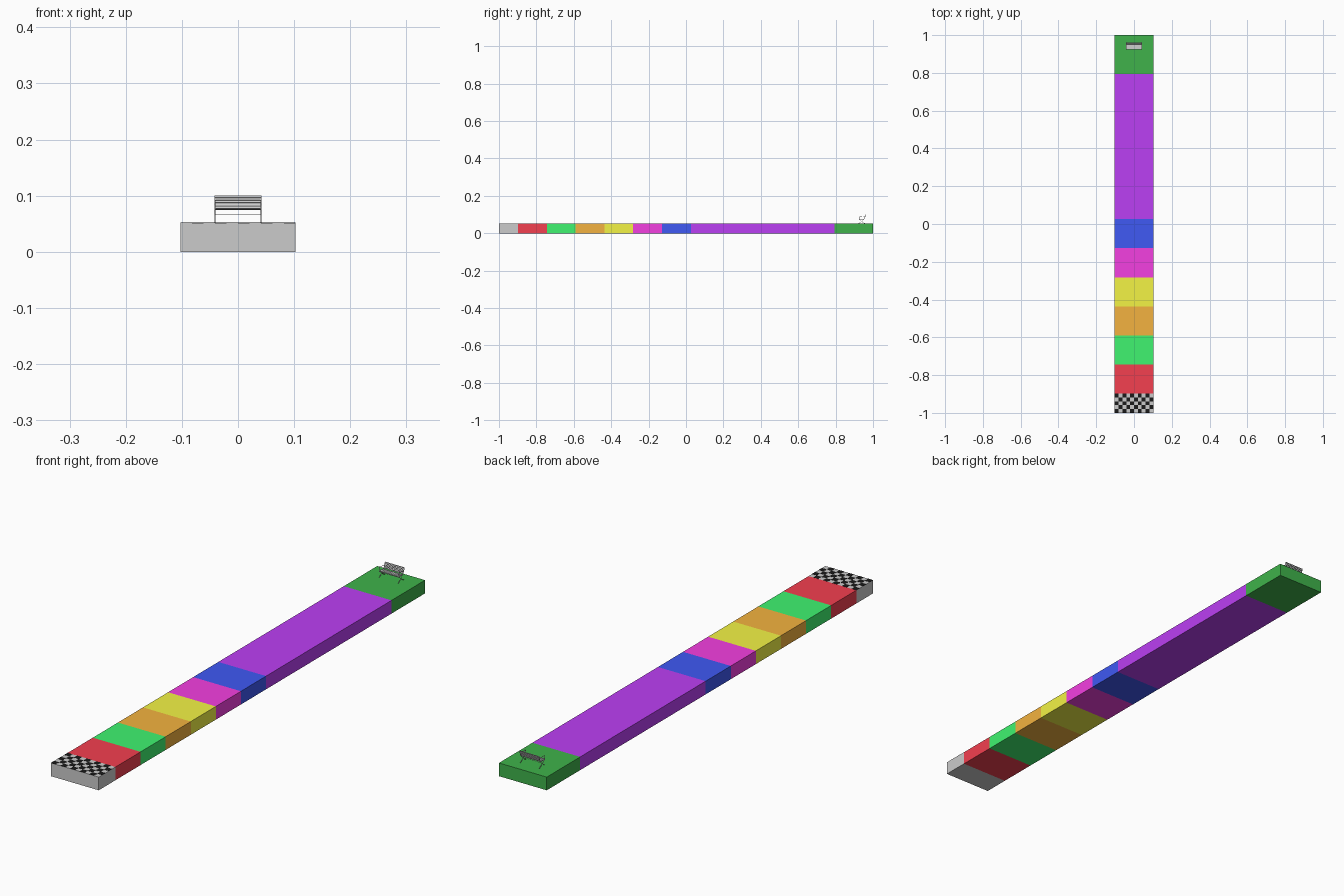
import bpy, bmesh, math
from mathutils import Matrix, Vector

if "Cube" in bpy.data.objects:
    bpy.data.objects.remove(bpy.data.objects["Cube"])

U = 2 / 19.5          # one module of the track
W, TOP = 2 * U, U / 2


def material(name, rgb):
    m = bpy.data.materials.new(name)
    m.diffuse_color = (*rgb, 1)
    m.use_nodes = True
    m.node_tree.nodes["Principled BSDF"].inputs["Base Color"].default_value = m.diffuse_color
    return m


def add_boxes(name, boxes, mat=None):
    """boxes: (centre, size, tilt about x)"""
    bm = bmesh.new()
    for c, s, tilt in boxes:
        bmesh.ops.create_cube(bm, size=1, matrix=Matrix.Translation(c)
                              @ Matrix.Rotation(tilt, 4, 'X') @ Matrix.Diagonal((*s, 1)))
    me = bpy.data.meshes.new(name)
    bm.to_mesh(me)
    bm.free()
    ob = bpy.data.objects.new(name, me)
    bpy.context.collection.objects.link(ob)
    if mat:
        me.materials.append(mat)
    return ob


# Coloured track blocks, front to back
blocks = [
    ("finish_block", 1, None),
    ("red_block", 1.5, (0.9, 0.05, 0.08)),
    ("green_block", 1.5, (0.05, 0.9, 0.16)),
    ("orange_block", 1.5, (0.9, 0.45, 0.05)),
    ("yellow_block", 1.5, (0.9, 0.9, 0.06)),
    ("magenta_block", 1.5, (0.9, 0.05, 0.75)),
    ("blue_block", 1.5, (0.05, 0.1, 0.9)),
    ("purple_block", 7.5, (0.5, 0.05, 0.9)),
    ("grass_block", 2, (0.05, 0.45, 0.07)),
]
y = -1
for name, length, rgb in blocks:
    d = length * U
    add_boxes(name, [((0, y + d / 2, TOP / 2), (W, d, TOP), 0)],
              rgb and material(name + "_paint", rgb))
    y += d

# Black checker tiles on the finish block
c = U / 5
tiles = [((-U + (i + 0.5) * c, -1 + (j + 0.5) * c, TOP), (c, c, 0.001), 0)
         for i in range(10) for j in range(5) if (i + j) % 2 == 0]
add_boxes("checker_tiles", tiles, material("black", (0.01, 0.01, 0.01)))

# Bench slats: seat, then leaning backrest
seat = [((0, 0.926 + i * 0.0053, TOP + 0.0255 - i * 0.0003), (0.083, 0.0042, 0.0018), -0.05)
        for i in range(5)]
add_boxes("seat_slats", seat)
back = [((0, 0.9525 + i * 0.0017, TOP + 0.0285 + i * 0.0046), (0.083, 0.0016, 0.0038), -0.35)
        for i in range(5)]
add_boxes("backrest_slats", back)


# Iron side frames and stretcher
def rod(name, paths, r):
    cu = bpy.data.curves.new(name, 'CURVE')
    cu.dimensions = '3D'
    cu.bevel_depth, cu.bevel_resolution = r, 1
    cu.use_fill_caps = True
    cu.resolution_u = 4
    for pts in paths:
        sp = cu.splines.new('BEZIER')
        sp.bezier_points.add(len(pts) - 1)
        for bp, p in zip(sp.bezier_points, pts):
            bp.co = p
            bp.handle_left_type = bp.handle_right_type = 'AUTO'
    ob = bpy.data.objects.new(name, cu)
    bpy.context.collection.objects.link(ob)


profiles = {
    "front_leg": [(0.923, 0.001), (0.927, 0.003), (0.936, 0.013), (0.931, 0.020), (0.924, 0.0235)],
    "back_leg": [(0.957, 0.001), (0.953, 0.003), (0.943, 0.013), (0.948, 0.021),
                 (0.954, 0.028), (0.962, 0.048)],
    "leg_brace": [(0.936, 0.013), (0.9395, 0.0145), (0.943, 0.013)],
    "seat_rail": [(0.924, 0.0235), (0.937, 0.0235), (0.949, 0.0225)],
    "armrest": [(0.925, 0.024), (0.929, 0.031), (0.925, 0.037), (0.938, 0.039), (0.957, 0.036)],
}
for name, pts in profiles.items():
    rod(name + "s", [[(s * 0.041, py, TOP + pz) for py, pz in pts] for s in (-1, 1)], 0.001)
rod("stretcher", [[(-0.041, 0.9395, TOP + 0.0145), (0.041, 0.9395, TOP + 0.0145)]], 0.0006)
